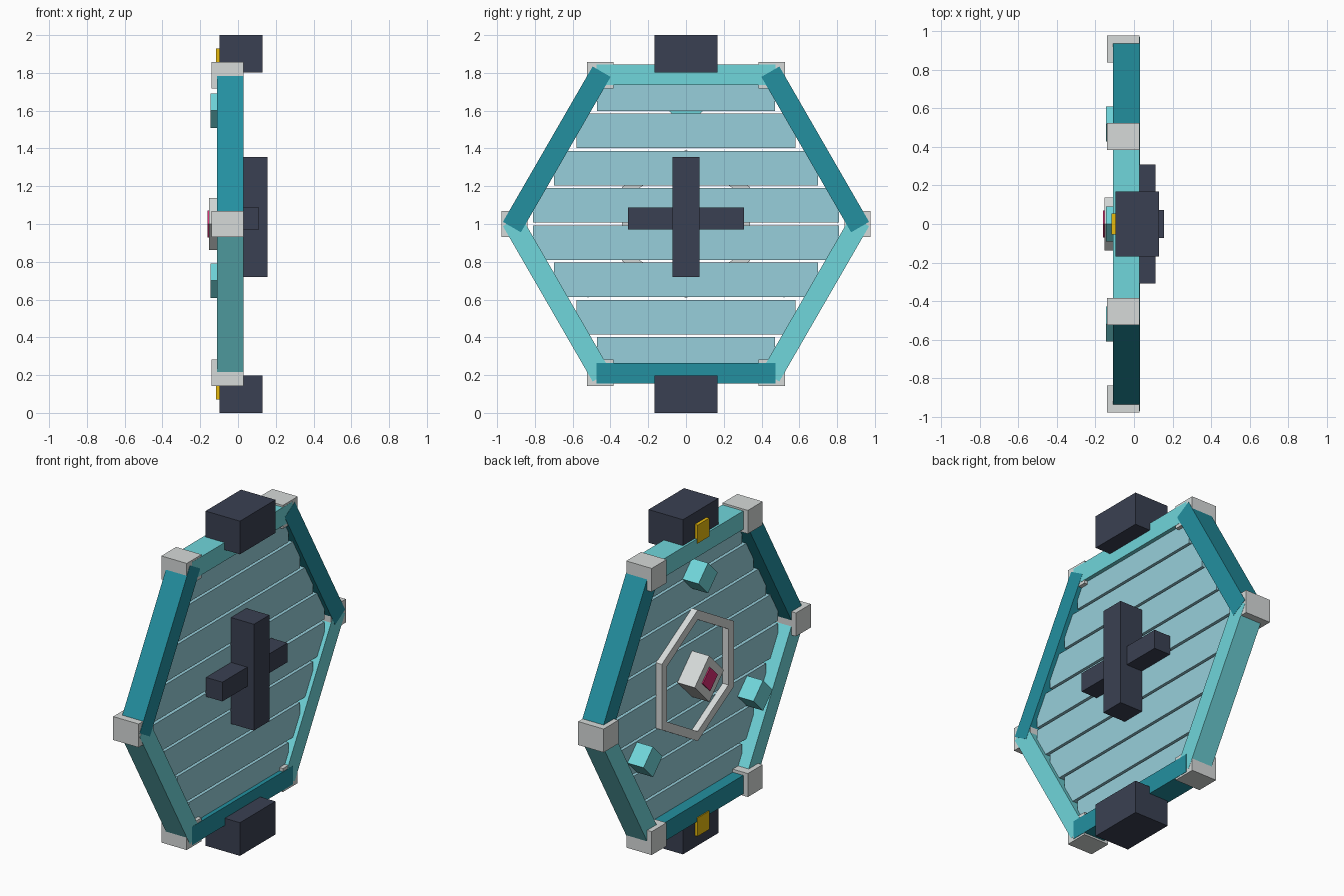
import bpy, bmesh, math
from mathutils import Matrix

cube = bpy.data.objects.get("Cube")
if cube:
    bpy.data.objects.remove(cube, do_unlink=True)


def material(name, hex_code):
    srgb = [int(hex_code[i:i + 2], 16) / 255 for i in (0, 2, 4)]
    rgba = [c / 12.92 if c < 0.04045 else ((c + 0.055) / 1.055) ** 2.4 for c in srgb] + [1]
    m = bpy.data.materials.new(name)
    m.use_nodes = True
    m.diffuse_color = rgba
    m.node_tree.nodes["Principled BSDF"].inputs["Base Color"].default_value = rgba
    return m


teal = material("deep teal", "2390A0")
cyan = material("light cyan", "70D6DB")
glass = material("pale blue", "97CFDB")
grey = material("light grey", "D6DAD9")
navy = material("dark navy", "3A4052")
gold = material("yellow", "F6C610")
magenta = material("magenta", "D92E75")


def finish(name, bm, mat):
    bmesh.ops.recalc_face_normals(bm, faces=bm.faces)
    mesh = bpy.data.meshes.new(name)
    bm.to_mesh(mesh)
    bm.free()
    mesh.materials.append(mat)
    obj = bpy.data.objects.new(name, mesh)
    bpy.context.collection.objects.link(obj)
    return obj


def box(name, mat, x, y, z, size_y, size_z, turn=0):
    """Box spanning x = (min, max), centred on y and z, turned about the x axis."""
    bm = bmesh.new()
    place = (Matrix.Translation(((x[0] + x[1]) / 2, y, z))
             @ Matrix.Rotation(math.radians(turn), 4, 'X')
             @ Matrix.Diagonal((x[1] - x[0], size_y, size_z, 1)))
    bmesh.ops.create_cube(bm, size=1, matrix=place)
    return finish(name, bm, mat)


def polar(radius, degrees):
    a = math.radians(degrees)
    return radius * math.cos(a), 1 + radius * math.sin(a)


# Hexagonal frame: alternating bars and corner blocks
for i in range(6):
    angle = 30 + 60 * i
    y, z = polar(0.79, angle)
    dark = i % 2 == 0
    reach = 0.03 if dark else 0.029
    box(f"frame_bar_{i + 1}", teal if dark else cyan, (-0.11, reach), y, z,
        0.95, 0.11, angle - 90)
    y, z = polar(0.908, 60 * i)
    box(f"corner_block_{i + 1}", grey, (-0.14, 0.028), y, z, 0.14, 0.14)

# Horizontal slats, shorter toward the top and bottom
for i, half_width in enumerate((0.81, 0.70, 0.58, 0.47)):
    for side, label in ((1, "upper"), (-1, "lower")):
        box(f"{label}_slat_{i + 1}", glass, (-0.04, 0.005), 0,
            1 + side * (0.099 + 0.197 * i), 2 * half_width, 0.182)

# Hexagonal ring on the decorated side
bm = bmesh.new()
loops = []
for x in (-0.078, -0.038):
    for radius in (0.392, 0.334):
        loops.append([bm.verts.new((x, *polar(radius, 30 + 60 * i))) for i in range(6)])
front_out, front_in, back_out, back_in = loops
for a, b in ((front_out, front_in), (front_in, back_in), (back_in, back_out), (back_out, front_out)):
    for i in range(6):
        j = (i + 1) % 6
        bm.faces.new((a[i], a[j], b[j], b[i]))
finish("emblem_ring", bm, grey)

# Central diamond, its gem, and three outer studs
box("emblem_diamond", grey, (-0.154, -0.038), 0, 1, 0.195, 0.195, 45)
box("emblem_gem", magenta, (-0.161, -0.153), 0, 1, 0.1, 0.1, 45)
for i in range(3):
    y, z = polar(0.6, 90 + 120 * i)
    box(f"stud_{i + 1}", cyan, (-0.146, -0.038), y, z, 0.128, 0.128, 45)

# Cross handle on the other side
box("handle_upright", navy, (0, 0.156), 0, 1.037, 0.145, 0.635)
box("handle_crossbar", navy, (0, 0.112), 0, 1.029, 0.615, 0.115)

# Mounting blocks with small plates, top and bottom
for side, label in ((1, "top"), (-1, "bottom")):
    box(f"{label}_mount", navy, (-0.097, 0.13), 0, 1 + side * 0.901, 0.335, 0.198)
    box(f"{label}_mount_plate", gold, (-0.116, -0.096), 0, 1 + side * 0.875, 0.11, 0.11)
